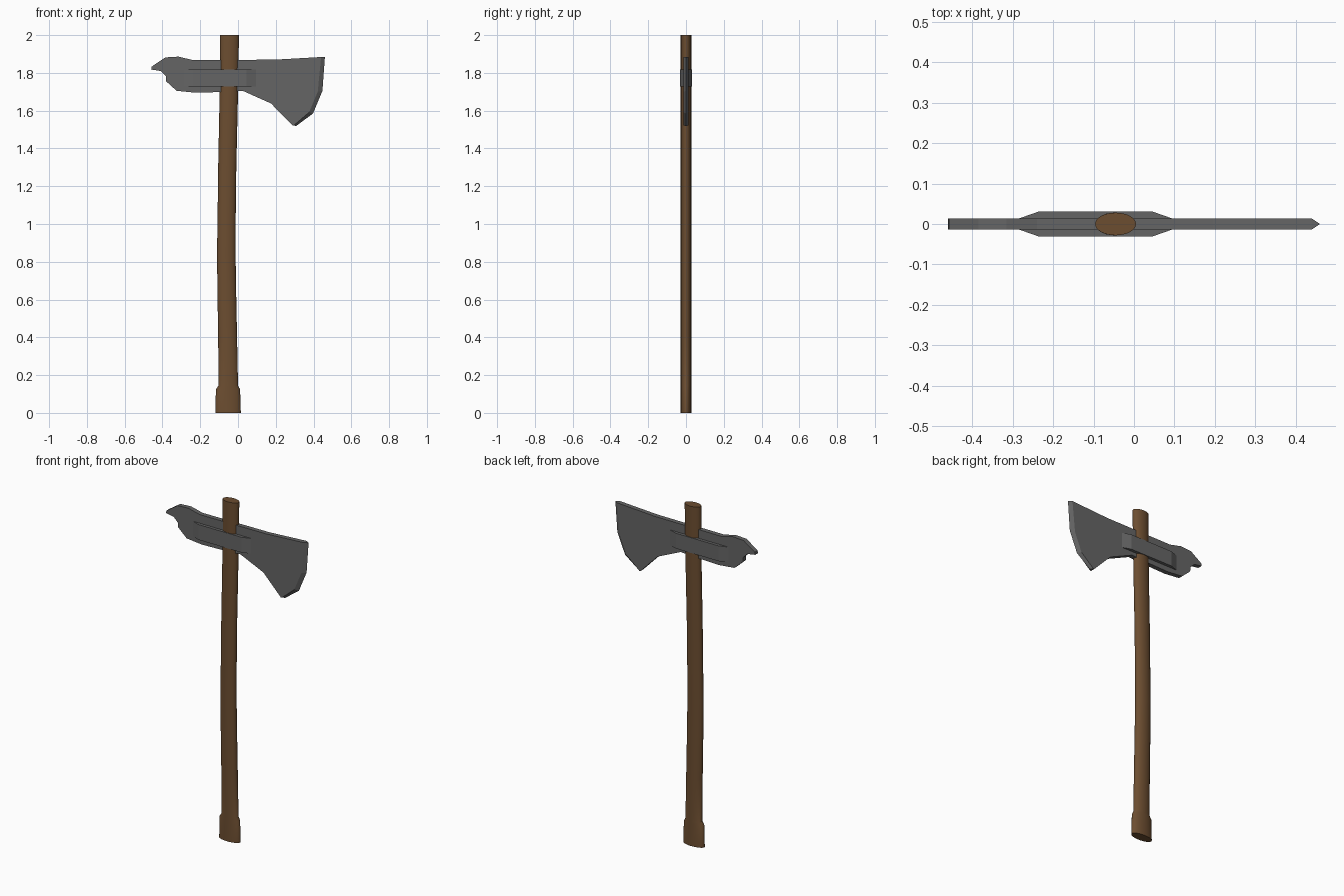
import bpy, bmesh, math

if "Cube" in bpy.data.objects:
    bpy.data.objects.remove(bpy.data.objects["Cube"])


def material(name, color):
    m = bpy.data.materials.new(name)
    m.diffuse_color = color
    m.use_nodes = True
    m.node_tree.nodes["Principled BSDF"].inputs["Base Color"].default_value = m.diffuse_color
    return m


WOOD = material("wood", (0.15, 0.075, 0.03, 1))
STEEL = material("steel", (0.13, 0.13, 0.13, 1))


def finish(bm, name, mat, smooth=False):
    bmesh.ops.recalc_face_normals(bm, faces=bm.faces)
    me = bpy.data.meshes.new(name)
    bm.to_mesh(me)
    bm.free()
    me.materials.append(mat)
    ob = bpy.data.objects.new(name, me)
    bpy.context.collection.objects.link(ob)
    if smooth:
        bpy.ops.object.select_all(action='DESELECT')
        ob.select_set(True)
        bpy.context.view_layer.objects.active = ob
        bpy.ops.object.shade_smooth_by_angle(angle=math.radians(30))
    return ob


def loft(bm, loops):
    """Skin closed loops of equal length and cap both ends."""
    rings = [[bm.verts.new(p) for p in loop] for loop in loops]
    n = len(rings[0])
    for a, b in zip(rings, rings[1:]):
        for i in range(n):
            j = (i + 1) % n
            bm.faces.new((a[i], a[j], b[j], b[i]))
    bm.faces.new(rings[0])
    bm.faces.new(rings[-1])


# Handle: oval rings (z, left x, right x), flared knob at the foot
RINGS = [(0, -0.12, 0.015), (0.125, -0.117, 0.011), (0.145, -0.103, 0.0),
         (0.4, -0.105, -0.005), (0.65, -0.109, -0.01), (0.85, -0.111, -0.013),
         (1.05, -0.108, -0.012), (1.3, -0.105, -0.009), (1.6, -0.099, -0.002),
         (1.8, -0.096, 0.002), (2.0, -0.096, 0.005)]
SIDES, HALF_Y = 32, 0.028


def oval(z, x0, x1):
    return [((x0 + x1) / 2 + (x1 - x0) / 2 * math.cos(2 * math.pi * i / SIDES),
             HALF_Y * math.sin(2 * math.pi * i / SIDES), z) for i in range(SIDES)]


bm = bmesh.new()
loft(bm, [oval(*r) for r in RINGS])
finish(bm, "handle", WOOD, smooth=True)

# Axe head: flat plate outline, with the cutting edge ground to a point
TOP_BACK = [(0.025, 1.705), (-0.04, 1.7), (-0.225, 1.695), (-0.325, 1.705),
            (-0.38, 1.755), (-0.382, 1.782), (-0.41, 1.81), (-0.46, 1.818),
            (-0.457, 1.833), (-0.385, 1.882), (-0.315, 1.886), (-0.24, 1.868),
            (0.195, 1.87)]
BEVEL = [(0.44, 1.884), (0.422, 1.7), (0.377, 1.592), (0.295, 1.522)]
EDGE = [(0.46, 1.884), (0.447, 1.705), (0.397, 1.585), (0.308, 1.519)]
NECK = [(0.288, 1.522), (0.175, 1.638)]
T = 0.0135
bm = bmesh.new()
plate = TOP_BACK + BEVEL + NECK
front = [bm.verts.new((x, -T, z)) for x, z in plate]
back = [bm.verts.new((x, T, z)) for x, z in plate]
bm.faces.new(front)
bm.faces.new(back)
n, s = len(plate), len(TOP_BACK)
e = s + len(BEVEL) - 1
for i in range(n):
    if not s <= i < e:
        j = (i + 1) % n
        bm.faces.new((front[i], front[j], back[j], back[i]))
edge = [bm.verts.new((x, 0, z)) for x, z in EDGE]
for k in range(len(EDGE) - 1):
    for side in (front, back):
        bm.faces.new((side[s + k], side[s + k + 1], edge[k + 1], edge[k]))
for k in (0, len(EDGE) - 1):
    bm.faces.new((front[s + k], edge[k], back[s + k]))
finish(bm, "axe_head", STEEL)

# Socket band: tapered cheeks wrapping the handle
BAND = [(-0.285, T), (-0.235, 0.031), (0.045, 0.031), (0.095, T)]
outline = BAND + [(x, -y) for x, y in reversed(BAND)]
bm = bmesh.new()
loft(bm, [[(x, y, z) for x, y in outline] for z in (1.727, 1.817)])
finish(bm, "socket_band", STEEL)
